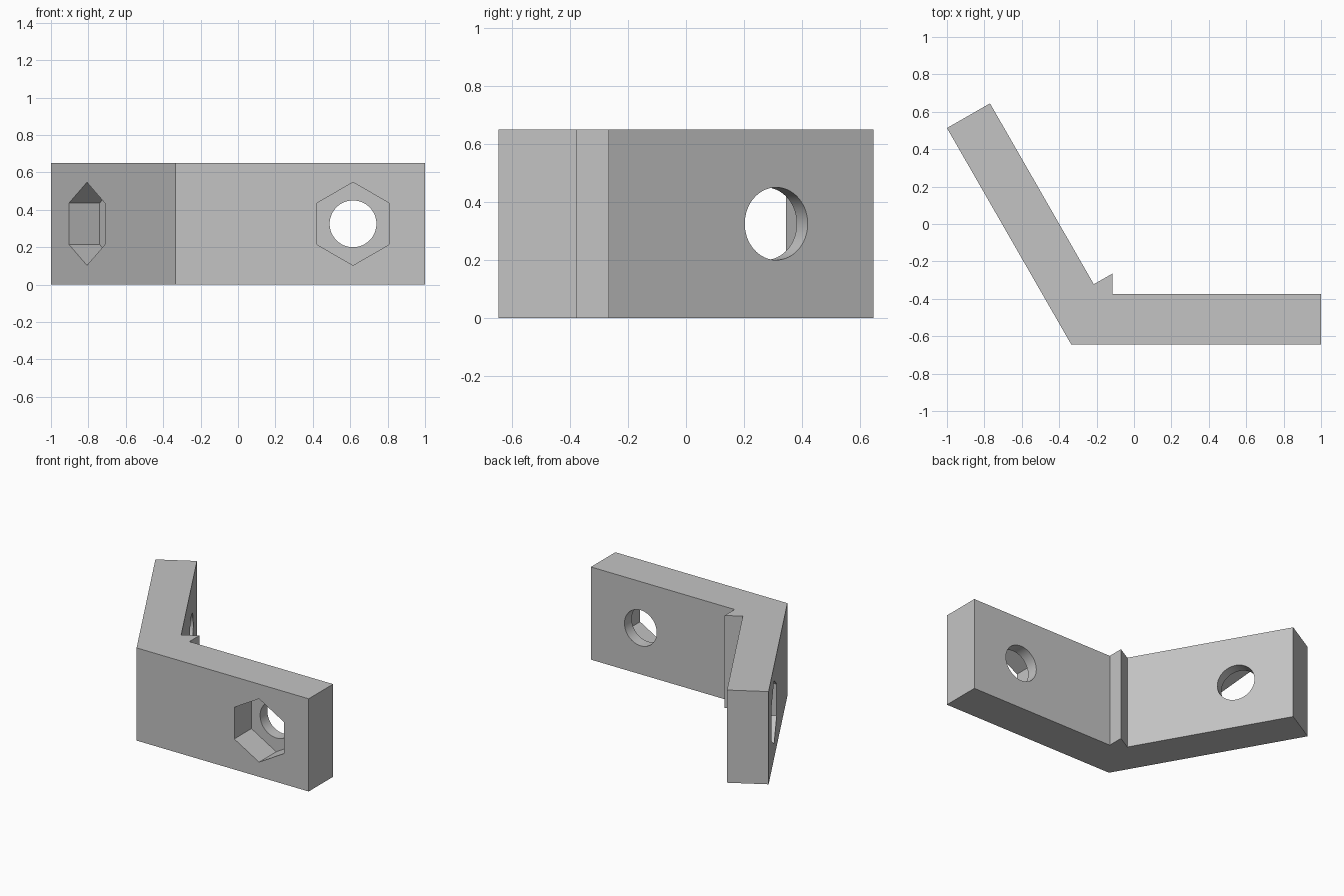
import bpy
import bmesh
import math
from mathutils import Matrix, Vector

cube = bpy.data.objects.get("Cube")
if cube:
    bpy.data.objects.remove(cube, do_unlink=True)

HEIGHT, THICK, POCKET = 0.65, 0.27, 0.19
HOLE_R, HEX_R = 0.125, 0.222

grey = bpy.data.materials.new("plain grey")
grey.use_nodes = True
grey.diffuse_color = (0.55, 0.55, 0.55, 1)
grey.node_tree.nodes["Principled BSDF"].inputs["Base Color"].default_value = grey.diffuse_color


def add_object(name, bm):
    mesh = bpy.data.meshes.new(name)
    bm.normal_update()
    bm.to_mesh(mesh)
    bm.free()
    mesh.materials.append(grey)
    obj = bpy.data.objects.new(name, mesh)
    bpy.context.collection.objects.link(obj)
    return obj


# Bracket: two angled arms and a small ridge in the inner corner
profile = [(-0.335, -0.645), (1, -0.645), (1, -0.375), (-0.115, -0.375),
           (-0.115, -0.265), (-0.215, -0.322), (-0.77, 0.645), (-1, 0.513)]
bm = bmesh.new()
base = bm.faces.new([bm.verts.new((x, y, 0)) for x, y in profile])
top = bmesh.ops.extrude_face_region(bm, geom=[base])["geom"]
bmesh.ops.translate(bm, vec=(0, 0, HEIGHT),
                    verts=[v for v in top if isinstance(v, bmesh.types.BMVert)])
bmesh.ops.recalc_face_normals(bm, faces=bm.faces)
bracket = add_object("angled_bracket", bm)


def cut(name, centre, angle, radius, sides, depth):
    """Cut a prism inward from just outside the outer face of an arm."""
    margin = 0.1
    bm = bmesh.new()
    place = (Matrix.Translation(Vector(centre)) @ Matrix.Rotation(angle, 4, "Z")
             @ Matrix.Translation((0, (depth - margin) / 2, 0))
             @ Matrix.Rotation(math.pi / 2, 4, "X"))
    bmesh.ops.create_cone(bm, cap_ends=True, segments=sides, radius1=radius,
                          radius2=radius, depth=depth + margin, matrix=place)
    # Turn the prism so that a corner points straight up
    high = max(bm.verts, key=lambda v: v.co.z)
    if high.co.z - centre[2] < radius * 0.99:
        spin = Matrix.Rotation(math.pi / sides, 4, Vector((-math.sin(angle), math.cos(angle), 0)))
        bmesh.ops.rotate(bm, cent=centre, matrix=spin, verts=bm.verts)
    bmesh.ops.recalc_face_normals(bm, faces=bm.faces)
    cutter = add_object(name, bm)
    cutter.hide_render = True
    mod = bracket.modifiers.new(name, "BOOLEAN")
    mod.operation = "DIFFERENCE"
    mod.solver = "EXACT"
    mod.object = cutter
    bpy.context.view_layer.objects.active = bracket
    bpy.ops.object.modifier_apply(modifier=mod.name)
    bpy.data.objects.remove(cutter, do_unlink=True)


# Each arm: hexagonal nut pocket outside, round bolt hole through
arms = [((0.615, -0.645, HEIGHT / 2), 0),
        ((-0.808, 0.178, HEIGHT / 2), -math.pi / 3)]
for centre, angle in arms:
    cut("nut_pocket", centre, angle, HEX_R, 6, POCKET)
    cut("bolt_hole", centre, angle, HOLE_R, 64, THICK + 0.1)

bpy.ops.object.select_all(action="DESELECT")
bracket.select_set(True)
bpy.context.view_layer.objects.active = bracket
bpy.ops.object.shade_smooth_by_angle(angle=math.radians(30))
